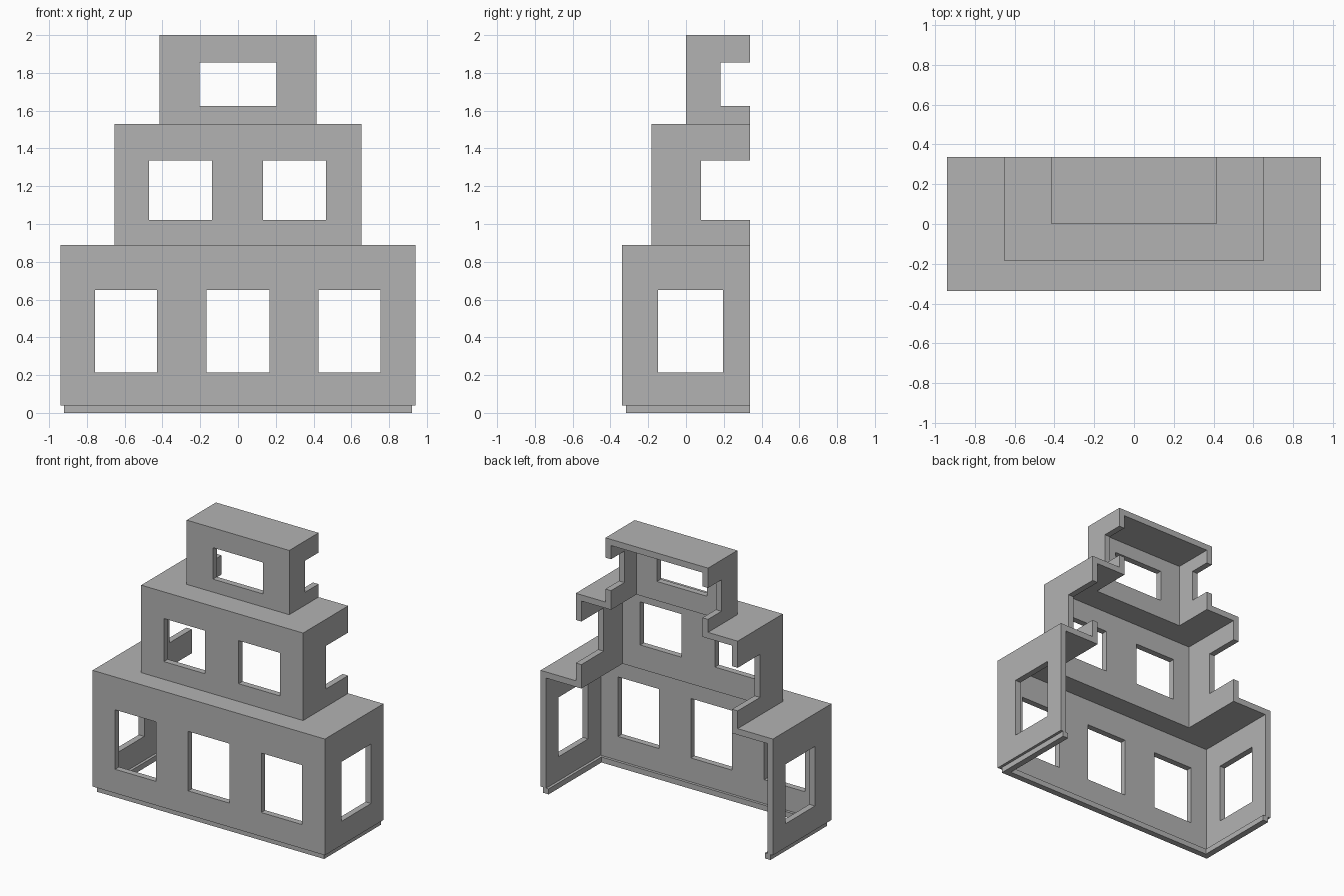
import bpy
import bmesh
from mathutils import Matrix, Vector

default_cube = bpy.data.objects.get("Cube")
if default_cube:
    bpy.data.objects.remove(default_cube, do_unlink=True)

WALL = 0.045      # wall and roof thickness
BACK = 0.338      # open back plane
FOOT = 0.04       # height of the recessed lip
INSET = 0.02      # how far the lip sits inside the wall
# half width, front y, bottom z, top z
TIERS = [(0.94, -0.338, FOOT, 0.89), (0.655, -0.183, 0.89, 1.53), (0.415, 0.0, 1.53, 2.0)]

grey = bpy.data.materials.new("light grey")
grey.use_nodes = True
colour = (0.45, 0.45, 0.45, 1)
grey.diffuse_color = colour
grey.node_tree.nodes["Principled BSDF"].inputs["Base Color"].default_value = colour


def box(name, low, high):
    low, high = Vector(low), Vector(high)
    bm = bmesh.new()
    place = Matrix.Translation((low + high) / 2) @ Matrix.Diagonal((*(high - low), 1))
    bmesh.ops.create_cube(bm, size=1, matrix=place)
    mesh = bpy.data.meshes.new(name)
    bm.to_mesh(mesh)
    bm.free()
    obj = bpy.data.objects.new(name, mesh)
    bpy.context.collection.objects.link(obj)
    mesh.materials.append(grey)
    return obj


def combine(target, tool, operation):
    """Apply a boolean and discard its tool."""
    mod = target.modifiers.new("boolean", "BOOLEAN")
    mod.object, mod.operation, mod.solver = tool, operation, "EXACT"
    bpy.context.view_layer.objects.active = target
    bpy.ops.object.modifier_apply(modifier=mod.name)
    bpy.data.objects.remove(tool, do_unlink=True)


def cut(target, low, high):
    combine(target, box("cutter", low, high), "DIFFERENCE")


# Stepped outer mass; upper tiers overlap the ones below
shell = None
for i, (w, front, low, high) in enumerate(TIERS):
    sink = 0.2 if i else 0
    tier = box("stepped_walls", (-w, front, low - sink), (w, BACK + 0.1 - i * 0.02, high))
    if shell:
        combine(shell, tier, "UNION")
    else:
        shell = tier

# Continuous hollow interior, open below and behind
for i, (w, front, low, high) in enumerate(TIERS):
    inner = w - WALL
    cut(shell, (-inner, front + WALL, low - 0.2), (inner, 0.6, high - WALL))

# Front windows: tier, centre x, half width, bottom z, top z
for i, x, half, low, high in [
    (0, -0.593, 0.165, 0.215, 0.65), (0, 0, 0.166, 0.215, 0.65), (0, 0.59, 0.165, 0.215, 0.65),
    (1, -0.305, 0.167, 1.02, 1.335), (1, 0.3, 0.167, 1.02, 1.335),
    (2, 0, 0.203, 1.625, 1.855),
]:
    front = TIERS[i][1]
    cut(shell, (x - half, front - 0.05, low), (x + half, front + WALL + 0.03, high))

# Side windows: the upper two run out through the open back
for i, near, far, low, high in [
    (0, -0.148, 0.195, 0.215, 0.65), (1, 0.08, 0.6, 1.02, 1.335), (2, 0.183, 0.6, 1.625, 1.855),
]:
    w = TIERS[i][0]
    for side in (-1, 1):
        ends = sorted((side * (w - WALL - 0.03), side * (w + 0.05)))
        cut(shell, (ends[0], near, low), (ends[1], far, high))

# Flush back edge
cut(shell, (-2, BACK, -1), (2, 1, 3))

# Recessed lip under the lowest walls
w, front = TIERS[0][0] - INSET, TIERS[0][1] + INSET
lip = box("base_lip", (-w, front, 0), (w, BACK, FOOT))
cut(lip, (WALL - w, front + WALL, -1), (w - WALL, 1, 1))
